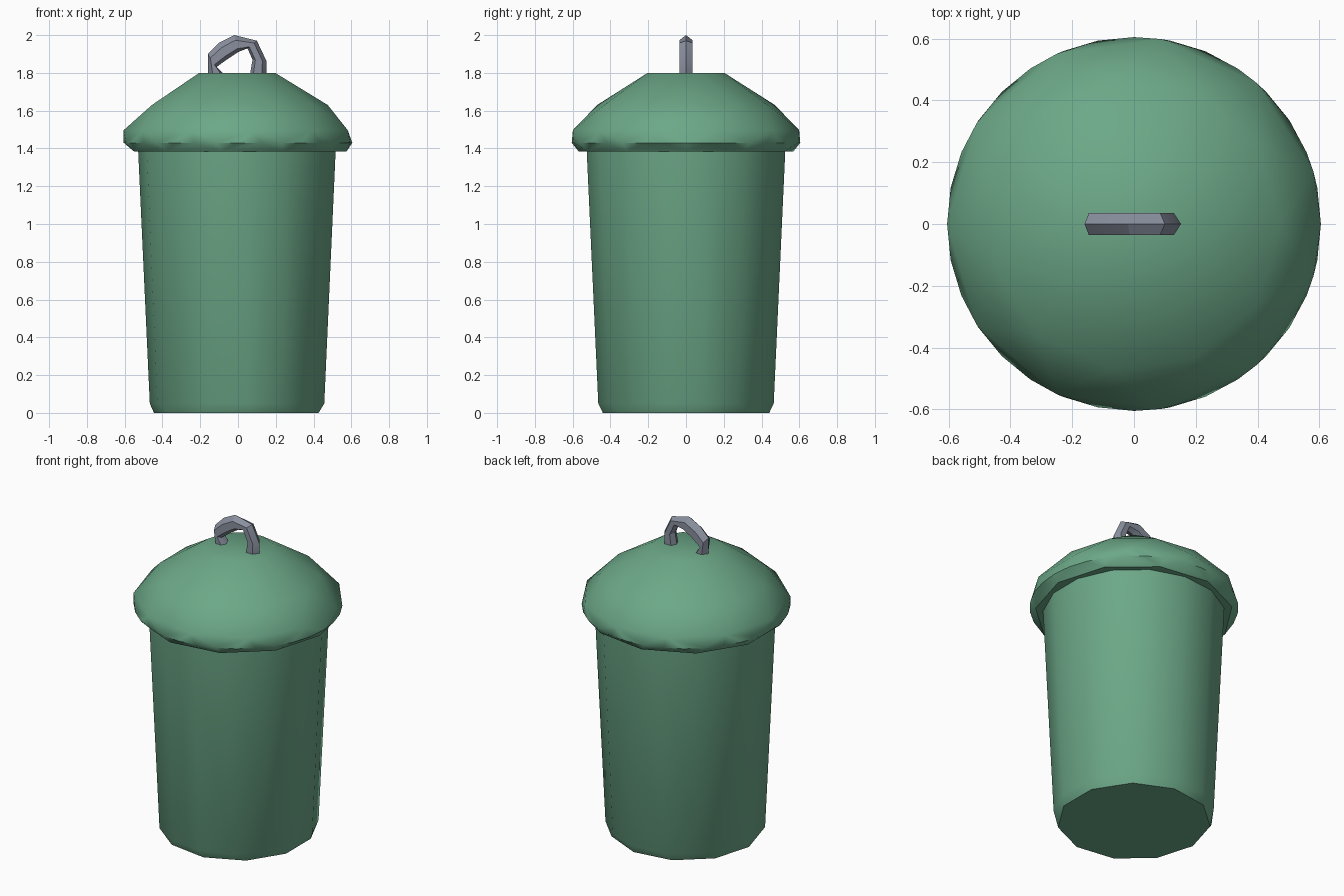
import bpy, bmesh, math

if "Cube" in bpy.data.objects:
    bpy.data.objects.remove(bpy.data.objects["Cube"])


def material(name, col):
    m = bpy.data.materials.new(name)
    m.diffuse_color = (*col, 1)
    m.use_nodes = True
    m.node_tree.nodes["Principled BSDF"].inputs["Base Color"].default_value = m.diffuse_color
    return m


GREEN = material("green", (0.15, 0.39, 0.245))
GREY = material("grey", (0.25, 0.275, 0.34))


def finish(name, bm, mat, angle):
    bmesh.ops.recalc_face_normals(bm, faces=bm.faces)
    me = bpy.data.meshes.new(name)
    bm.to_mesh(me)
    bm.free()
    me.materials.append(mat)
    ob = bpy.data.objects.new(name, me)
    bpy.context.collection.objects.link(ob)
    bpy.ops.object.select_all(action='DESELECT')
    bpy.context.view_layer.objects.active = ob
    ob.select_set(True)
    bpy.ops.object.shade_smooth_by_angle(angle=math.radians(angle))
    return ob


def ring_hull(name, rings, mat, angle):
    """Convex solid through rings given as (radius, z, sides, phase in degrees)."""
    bm = bmesh.new()
    for r, z, n, phase in rings:
        for i in range(n):
            a = math.radians(phase) + 2 * math.pi * i / n
            bm.verts.new((r * math.cos(a), r * math.sin(a), z))
    res = bmesh.ops.convex_hull(bm, input=bm.verts)
    loose = [v for v in bm.verts if not v.link_faces]
    bmesh.ops.delete(bm, geom=loose, context='VERTS')
    return finish(name, bm, mat, angle)


# Tapered bin with a chamfered foot
ring_hull("bin_body", [
    (0.445, 0.0, 11, 16.4),
    (0.467, 0.05, 15, 12),
    (0.53, 1.42, 15, 12),
], GREEN, 40)

# Domed lid: round rim below, eleven-sided dome above
ring_hull("lid", [
    (0.575, 1.385, 11, 0),
    (0.605, 1.43, 32, 0),
    (0.605, 1.497, 11, 16.4),
    (0.475, 1.63, 11, 0),
    (0.205, 1.8, 11, 16.4),
], GREEN, 40)

# Handle: lopsided faceted arch, stations pair an outer and an inner point (x, z)
stations = [
    ((-0.16, 1.79), (-0.07, 1.79)),
    ((-0.16, 1.90), (-0.115, 1.83)),
    ((-0.10, 1.96), (-0.06, 1.87)),
    ((-0.02, 2.00), (0.00, 1.91)),
    ((0.10, 1.97), (0.05, 1.93)),
    ((0.152, 1.86), (0.077, 1.87)),
    ((0.152, 1.79), (0.063, 1.79)),
]
section = [(0, 0), (0.3, 0.035), (0.8, 0.035), (1, 0), (0.8, -0.035), (0.3, -0.035)]
bm = bmesh.new()
loops = [[bm.verts.new((o[0] + (i[0] - o[0]) * t, y, o[1] + (i[1] - o[1]) * t))
          for t, y in section] for o, i in stations]
for a, b in zip(loops, loops[1:]):
    for k in range(6):
        j = (k + 1) % 6
        bm.faces.new((a[k], a[j], b[j], b[k]))
bm.faces.new(loops[0])
bm.faces.new(loops[-1])
finish("handle", bm, GREY, 30)
